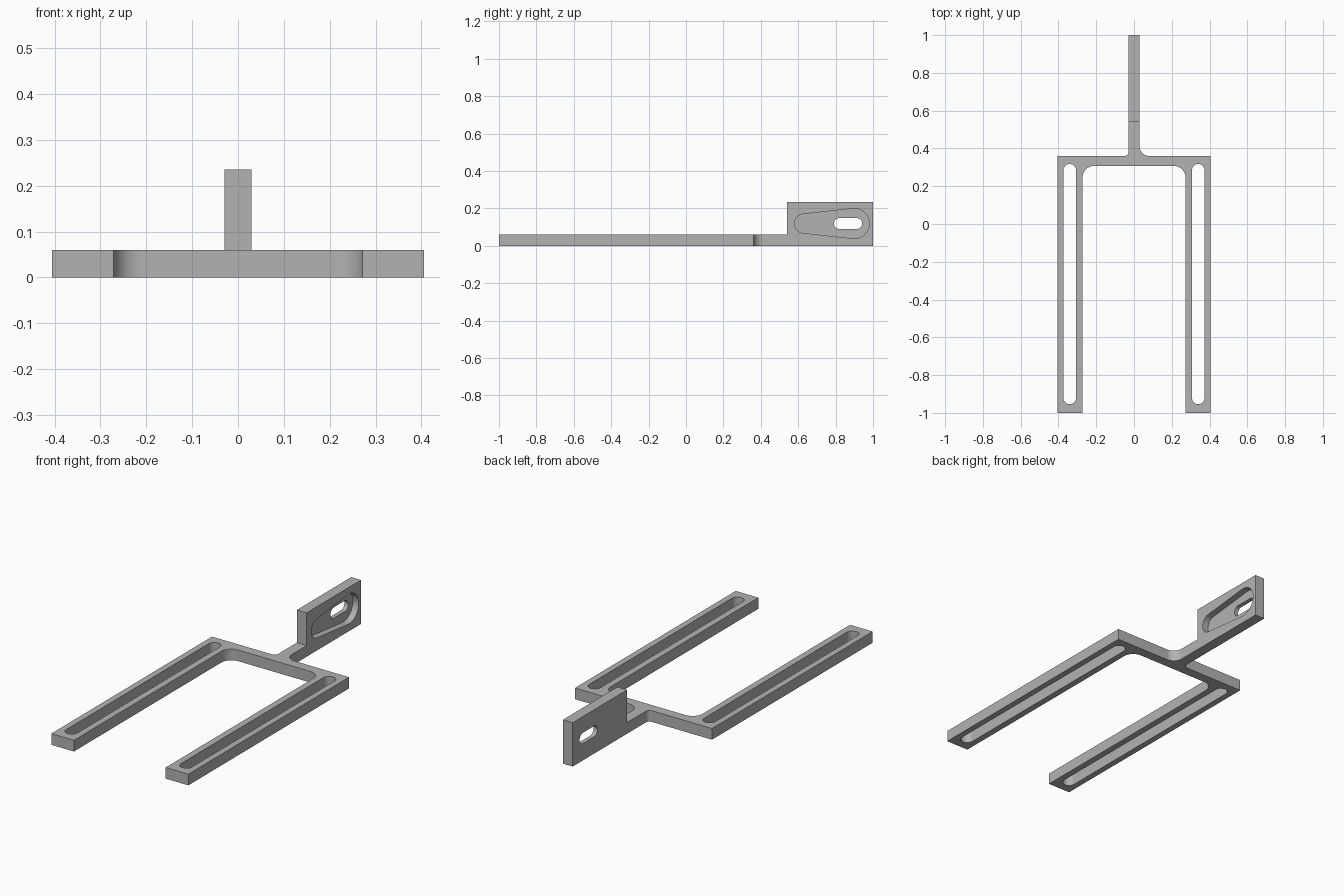
import bpy, bmesh
from math import radians, cos, sin, atan2, acos, degrees, hypot
from mathutils import Matrix, Vector

cube = bpy.data.objects.get("Cube")
if cube:
    bpy.data.objects.remove(cube, do_unlink=True)

grey = bpy.data.materials.new("Plain grey")
grey.use_nodes = True
colour = (0.45, 0.45, 0.45, 1)
grey.diffuse_color = colour
grey.node_tree.nodes["Principled BSDF"].inputs["Base Color"].default_value = colour

# Side profiles are drawn in (y, z) and extruded along x
SIDEWAYS = Matrix(((0, 0, 1, 0), (1, 0, 0, 0), (0, 1, 0, 0), (0, 0, 0, 1)))


def arc(cx, cy, r, start, end, steps=16):
    angles = [radians(start + (end - start) * i / steps) for i in range(steps + 1)]
    return [(cx + r * cos(a), cy + r * sin(a)) for a in angles]


def capsule(p, rp, q, rq):
    """Outline of two circles joined by their outer tangents."""
    dx, dy = q[0] - p[0], q[1] - p[1]
    heading = degrees(atan2(dy, dx))
    spread = degrees(acos((rp - rq) / hypot(dx, dy)))
    return (arc(*q, rq, heading - spread, heading + spread, 24)
            + arc(*p, rp, heading + spread, heading + 360 - spread, 24))


def prism(name, outline, low, high, matrix=Matrix()):
    bm = bmesh.new()
    face = bm.faces.new([bm.verts.new((u, v, low)) for u, v in outline])
    top = bmesh.ops.extrude_face_region(bm, geom=[face])["geom"]
    verts = [e for e in top if isinstance(e, bmesh.types.BMVert)]
    bmesh.ops.translate(bm, verts=verts, vec=Vector((0, 0, high - low)))
    bm.transform(matrix)
    bmesh.ops.recalc_face_normals(bm, faces=bm.faces)
    mesh = bpy.data.meshes.new(name)
    bm.to_mesh(mesh)
    bm.free()
    mesh.materials.append(grey)
    obj = bpy.data.objects.new(name, mesh)
    bpy.context.collection.objects.link(obj)
    return obj


def combine(target, tool, operation):
    mod = target.modifiers.new(operation.title(), "BOOLEAN")
    mod.operation, mod.object, mod.solver = operation, tool, "EXACT"
    bpy.context.view_layer.objects.active = target
    bpy.ops.object.modifier_apply(modifier=mod.name)
    bpy.data.objects.remove(tool, do_unlink=True)


# Flat two-armed fork with filleted corners and a rear stem
OUT, INN, STEM, BACK, BAR = 0.406, 0.272, 0.029, 0.36, 0.307
R = 0.06
outline = [(-OUT, -1), (-INN, -1)]
outline += arc(-INN + R, BAR - R, R, 180, 90)
outline += arc(INN - R, BAR - R, R, 90, 0)
outline += [(INN, -1), (OUT, -1), (OUT, BACK)]
outline += arc(STEM + 0.053, BACK + 0.053, 0.053, 270, 180)
outline += [(STEM, 0.54), (-STEM, 0.54)]
outline += arc(-STEM - 0.022, BACK + 0.022, 0.022, 0, -90)
outline += [(-OUT, BACK)]
fork = prism("fork_bracket", outline, 0, 0.06)

# Long slots through both arms
for side in (-1, 1):
    x = side * 0.34
    slot = capsule((x, -0.921), 0.033, (x, 0.285), 0.033)
    combine(fork, prism("arm_slot_cutter", slot, -0.1, 0.2), "DIFFERENCE")

# Upright mounting tab on the stem
tab = prism("mounting_tab", [(0.54, 0), (1, 0), (1, 0.235), (0.54, 0.235)],
            -STEM, STEM, SIDEWAYS)
combine(fork, tab, "UNION")

# Tapered pocket on the left face, then a slot through the tab
pocket = capsule((0.631, 0.119), 0.051, (0.9, 0.119), 0.08)
combine(fork, prism("pocket_cutter", pocket, -0.006, 0.1, SIDEWAYS), "DIFFERENCE")
hole = capsule((0.82, 0.119), 0.029, (0.913, 0.119), 0.029)
combine(fork, prism("tab_slot_cutter", hole, -0.1, 0.1, SIDEWAYS), "DIFFERENCE")

# Merge coplanar faces and shade the fillets smoothly
bm = bmesh.new()
bm.from_mesh(fork.data)
bmesh.ops.remove_doubles(bm, verts=bm.verts, dist=0.0001)
bmesh.ops.dissolve_limit(bm, angle_limit=radians(0.5), verts=bm.verts, edges=bm.edges)
bm.to_mesh(fork.data)
bm.free()
bpy.ops.object.select_all(action="DESELECT")
fork.select_set(True)
bpy.context.view_layer.objects.active = fork
bpy.ops.object.shade_smooth_by_angle(angle=radians(30))
normals = fork.modifiers.new("Weighted normals", "WEIGHTED_NORMAL")
normals.keep_sharp = True
